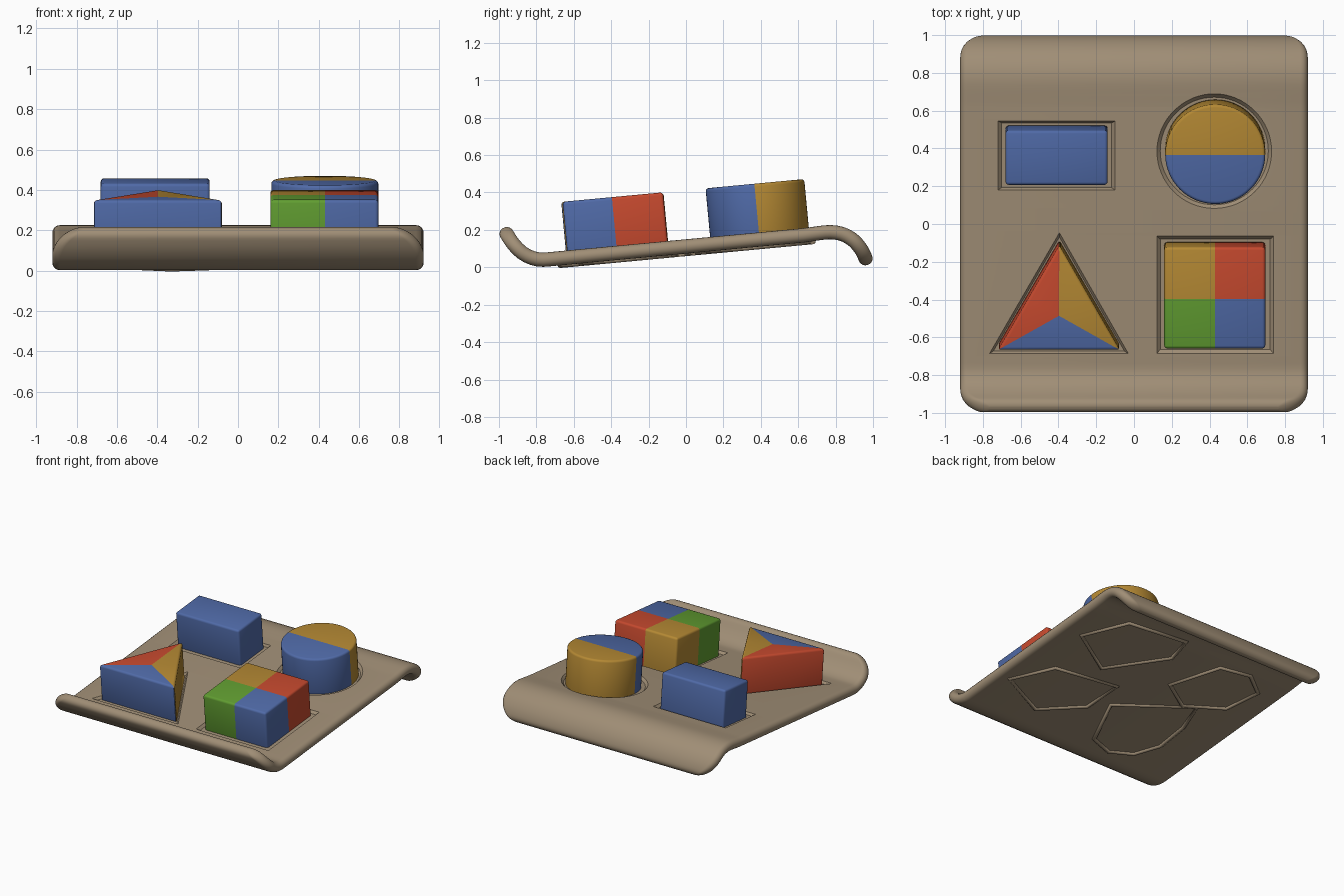
import bpy, bmesh, math
from mathutils import Vector, Matrix

if "Cube" in bpy.data.objects:
    bpy.data.objects.remove(bpy.data.objects["Cube"])


def mat(name, rgb):
    m = bpy.data.materials.new(name)
    m.diffuse_color = (*rgb, 1)
    m.use_nodes = True
    m.node_tree.nodes["Principled BSDF"].inputs["Base Color"].default_value = m.diffuse_color
    return m


TAN = mat("tan", (0.35, 0.27, 0.18))
BLUE = mat("blue", (0.08, 0.145, 0.39))
RED = mat("red", (0.57, 0.068, 0.028))
OCHRE = mat("ochre", (0.46, 0.25, 0.034))
GREEN = mat("green", (0.12, 0.34, 0.031))

T = 0.038  # half thickness of the tray
FRAME = Matrix.Translation((0, 0, 0.112)) @ Matrix.Rotation(math.atan(0.094), 4, 'X')


def make(name, bm, mats, smooth=True):
    bmesh.ops.recalc_face_normals(bm, faces=bm.faces[:])
    me = bpy.data.meshes.new(name)
    bm.to_mesh(me)
    bm.free()
    ob = bpy.data.objects.new(name, me)
    bpy.context.collection.objects.link(ob)
    for m in mats:
        me.materials.append(m)
    if smooth:
        shade(ob)
    return ob


def shade(ob):
    bpy.ops.object.select_all(action='DESELECT')
    ob.select_set(True)
    bpy.context.view_layer.objects.active = ob
    bpy.ops.object.shade_smooth_by_angle(angle=math.radians(35))


def loft(bm, rings):
    rows = [[bm.verts.new(p) for p in r] for r in rings]
    n = len(rows[0])
    for a, b in zip(rows, rows[1:]):
        for i in range(n):
            bm.faces.new((a[i], a[(i + 1) % n], b[(i + 1) % n], b[i]))
    bm.faces.new(rows[0][::-1])
    bm.faces.new(rows[-1])


# Tray: S-shaped side profile, upturned front lip and downturned back lip
ctrl = [(-.975, .212), (-.955, .172), (-.915, .115), (-.86, .067), (-.79, .042), (-.72, .044),
        (-.3, .0835), (.2, .1305), (.62, .17), (.70, .181), (.77, .188), (.835, .178),
        (.89, .148), (.93, .105), (.955, .06), (.97, .012)]
pts = [Vector(p) for p in ctrl]
ext = [2 * pts[0] - pts[1]] + pts + [2 * pts[-1] - pts[-2]]
path = []
for i in range(1, len(ext) - 2):
    p0, p1, p2, p3 = ext[i - 1:i + 3]
    if (p2 - p1).length > 0.3:
        path.append(p1)
        continue
    m1 = (p2 - p0).normalized() * (p2 - p1).length
    m2 = (p3 - p1).normalized() * (p2 - p1).length
    for k in range(8):
        t = k / 8
        path.append((2*t**3 - 3*t*t + 1) * p1 + (t**3 - 2*t*t + t) * m1
                    + (3*t*t - 2*t**3) * p2 + (t**3 - t*t) * m2)
path.append(pts[-1])
cum = [0]
for a, b in zip(path, path[1:]):
    cum.append(cum[-1] + (b - a).length)
L = cum[-1]


def at(s):
    s = min(max(s, 0), L)
    for i in range(len(path) - 1):
        if s <= cum[i + 1]:
            return path[i].lerp(path[i + 1], (s - cum[i]) / (cum[i + 1] - cum[i]))
    return path[-1]


R, W = 0.17, 0.92
ends = [max(0.0008, R * (1 - math.cos(math.radians(90 * k / 14)))) for k in range(15)]
mid = [R + (L - 2 * R) * k / 60 for k in range(1, 60)]
rings = []
for s in ends + mid + [L - e for e in reversed(ends)]:
    d = min(s, L - s)
    w = W - R + math.sqrt(max(0, R * R - max(0, R - d) ** 2))
    t = T * math.sqrt(1 - max(0, 1 - d / T) ** 2)
    c = at(s)
    tan = (at(s + .012) - at(s - .012)).normalized()
    nrm = Vector((-tan.y, tan.x))
    ring = []
    for side, start in ((1, -90), (-1, 90)):
        for k in range(9):
            a = math.radians(start + 180 * k / 8)
            x = side * (w - t) + t * math.cos(a)
            p = c + nrm * (t * math.sin(a))
            ring.append((x, p.x, p.y))
    rings.append(ring)
bm = bmesh.new()
loft(bm, rings)
tray = make("tray", bm, [TAN], False)


# Outlines in the tray's tilted plane
def box(x0, x1, y0, y1):
    return [(x0, y0), (x1, y0), (x1, y1), (x0, y1)]


def disc(x, y, r, n=64):
    return [(x + r * math.cos(2 * math.pi * k / n), y + r * math.sin(2 * math.pi * k / n)) for k in range(n)]


def scaled(outline, gx, gy):
    cx = sum(p[0] for p in outline) / len(outline)
    cy = sum(p[1] for p in outline) / len(outline)
    return [(cx + (x - cx) * gx, cy + (y - cy) * gy) for x, y in outline]


# Shallow recesses with sloped walls, cut into the tray
recesses = [box(.13, .73, -.675, -.07), box(-.71, -.11, .19, .545),
            disc(.425, .39, .295), [(-.395, -.055), (-.755, -.68), (-.04, -.68)]]
for o in recesses:
    bm = bmesh.new()
    loft(bm, [[(x, y, z) for x, y in scaled(o, g, g)] for z, g in ((.02, .97), (.038, 1.03), (.1, 1.2))])
    cutter = make("recess_cutter", bm, [TAN], False)
    cutter.matrix_world = FRAME
    cutter.hide_render = True
    bpy.context.view_layer.update()
    mod = tray.modifiers.new("recess", 'BOOLEAN')
    mod.operation = 'DIFFERENCE'
    mod.solver = 'EXACT'
    mod.object = cutter
    bpy.context.view_layer.objects.active = tray
    bpy.ops.object.modifier_apply(modifier=mod.name)
    bpy.data.objects.remove(cutter)
shade(tray)


# Blocks: bevelled prisms, cut along the colour borders
def block(name, outline, cuts, mats, rule):
    bm = bmesh.new()
    loft(bm, [[(x, y, z) for x, y in outline] for z in (0.0, .299)])
    bmesh.ops.recalc_face_normals(bm, faces=bm.faces[:])
    edges = [e for e in bm.edges if e.calc_face_angle(0) > math.radians(30)]
    bmesh.ops.bevel(bm, geom=edges, offset=.016, segments=3, profile=.5, affect='EDGES')
    for co, direction in cuts:
        bmesh.ops.bisect_plane(bm, geom=bm.verts[:] + bm.edges[:] + bm.faces[:],
                               plane_co=(*co, 0), plane_no=(-direction[1], direction[0], 0))
    for f in bm.faces:
        c = f.calc_center_median()
        f.material_index = rule(c.x, c.y)
    ob = make(name, bm, mats)
    ob.matrix_world = FRAME


block("rectangle_block", box(-.68, -.14, .235, .525), [], [BLUE], lambda x, y: 0)
block("square_block", box(.16, .695, -.635, -.095), [((.43, -.37), (1, 0)), ((.43, -.37), (0, 1))],
      [GREEN, BLUE, OCHRE, RED], lambda x, y: (x > .43) + 2 * (y > -.37))
block("round_block", disc(.43, .398, .265), [((.43, .395), (1, 0))], [BLUE, OCHRE], lambda x, y: int(y > .395))

CX, CY = -.397, -.46
tri = [(-.395, -.085), (-.72, -.642), (-.075, -.642)]


def sector(x, y):
    low = tri[1] if x < CX else tri[2]
    border = CY + (x - CX) * (low[1] - CY) / (low[0] - CX)
    return 0 if y < border else (1 if x < CX else 2)


block("triangle_block", tri, [((CX, CY), (vx - CX, vy - CY)) for vx, vy in tri], [BLUE, RED, OCHRE], sector)

# Raised outline ridges under the tray
ridges = [[(.575, .632), (.095, .68), (.05, .47), (.375, .09), (.753, .324)],
          [(.82, -.38), (.43, -.566), (.151, -.332), (.139, -.02), (.644, -.092)],
          [(-.152, .208), (-.391, .056), (-.668, .205), (-.727, .479), (-.547, .613), (-.307, .571)],
          [(-.488, .1), (.03, -.218), (-.147, -.614), (-.33, -.678), (-.497, -.6), (-.587, -.417), (-.57, -.15)]]
for o in ridges:
    cu = bpy.data.curves.new("under_ridge", 'CURVE')
    cu.dimensions = '3D'
    cu.bevel_depth = .016
    cu.bevel_resolution = 3
    sp = cu.splines.new('POLY')
    sp.points.add(len(o) - 1)
    for p, (x, y) in zip(sp.points, o):
        p.co = (x, y, -.037, 1)
    sp.use_cyclic_u = True
    cu.materials.append(TAN)
    ob = bpy.data.objects.new("under_ridge", cu)
    bpy.context.collection.objects.link(ob)
    ob.matrix_world = FRAME
